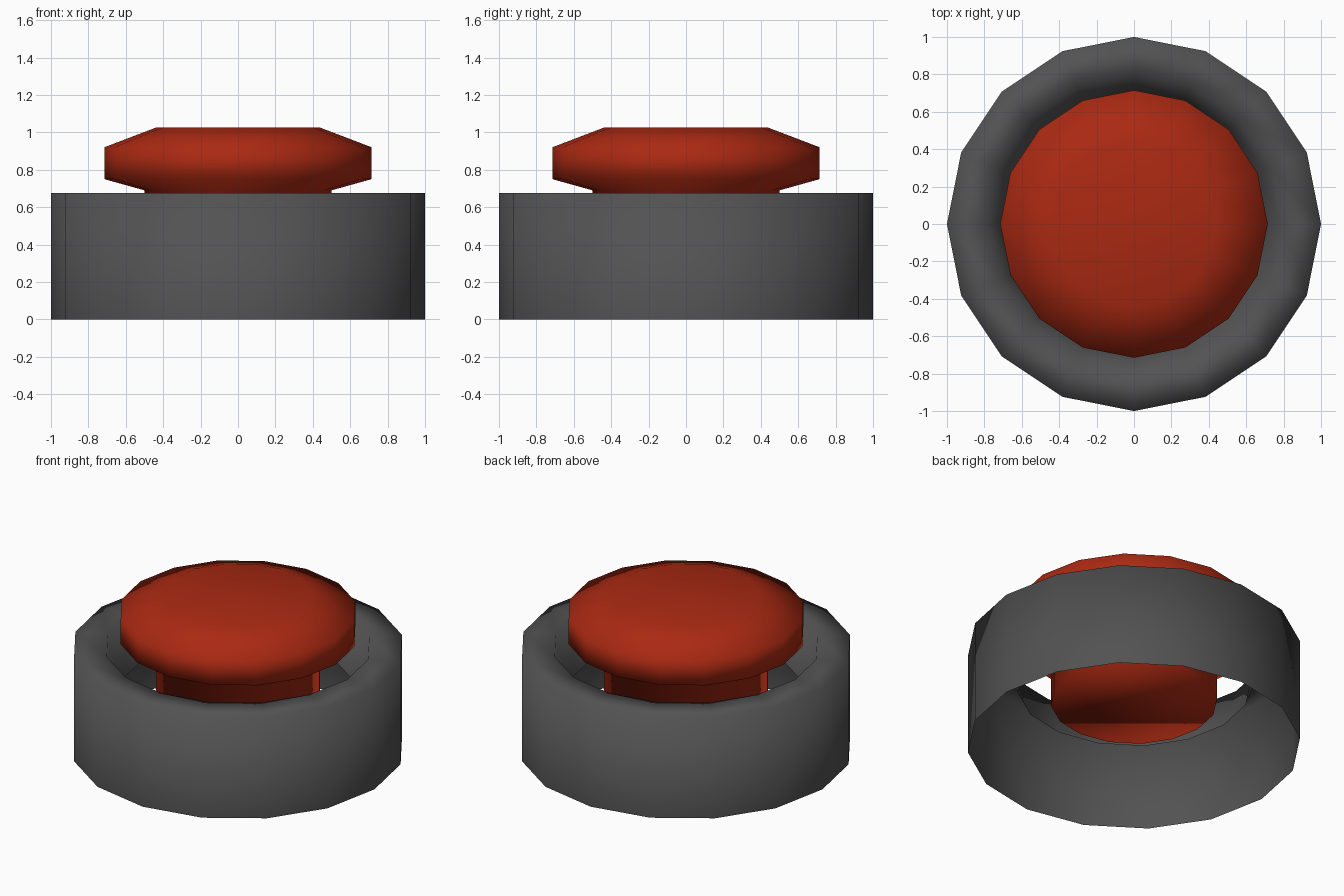
import bpy
import math

if "Cube" in bpy.data.objects:
    bpy.data.objects.remove(bpy.data.objects["Cube"])

SIDES = 16


def material(name, rgb):
    m = bpy.data.materials.new(name)
    m.diffuse_color = (*rgb, 1.0)
    m.use_nodes = True
    m.node_tree.nodes["Principled BSDF"].inputs["Base Color"].default_value = m.diffuse_color
    return m


def lathe(name, profile, mat, cap_start=False, cap_end=False):
    """Spin (radius, height) points around z into a 16-sided smooth shell."""
    verts, faces = [], []
    for r, z in profile:
        for i in range(SIDES):
            a = 2 * math.pi * i / SIDES
            verts.append((r * math.cos(a), r * math.sin(a), z))
    for k in range(len(profile) - 1):
        for i in range(SIDES):
            j = (i + 1) % SIDES
            a, b = k * SIDES, (k + 1) * SIDES
            faces.append((a + i, a + j, b + j, b + i))
    if cap_start:
        faces.append(tuple(reversed(range(SIDES))))
    if cap_end:
        top = (len(profile) - 1) * SIDES
        faces.append(tuple(range(top, top + SIDES)))
    mesh = bpy.data.meshes.new(name)
    mesh.from_pydata(verts, [], faces)
    mesh.materials.append(mat)
    mesh.polygons.foreach_set("use_smooth", [True] * len(mesh.polygons))
    mesh.update()
    obj = bpy.data.objects.new(name, mesh)
    bpy.context.collection.objects.link(obj)
    return obj


grey = material("dark grey", (0.085, 0.085, 0.085))
red = material("red", (0.40, 0.022, 0.006))

# Housing: open-bottomed wall, flat rim and tapered well with an open hole
lathe("housing", [(1.0, 0.0), (1.0, 0.675), (0.80, 0.675), (0.70, 0.40)], grey)

# Push button: stem with closed underside, flared cap and bevelled top
lathe("push_button",
      [(0.50, 0.30), (0.50, 0.69), (0.715, 0.75), (0.715, 0.92), (0.44, 1.025)],
      red, cap_start=True, cap_end=True)
